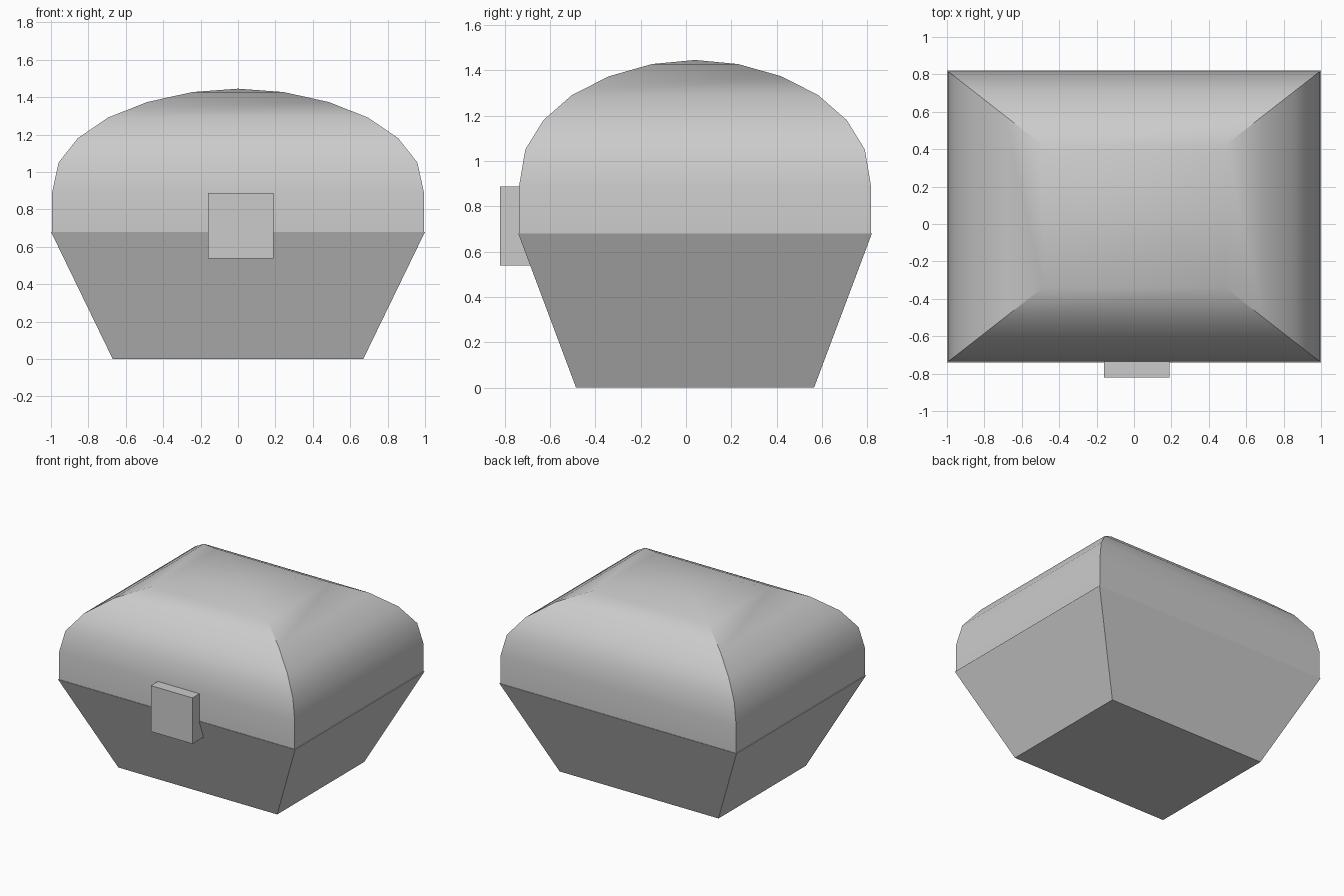
import bpy, bmesh, math

if "Cube" in bpy.data.objects:
    bpy.data.objects.remove(bpy.data.objects["Cube"])

CY = 0.04  # body centre in y


def stack(name, rings, apex=None):
    """Rectangular rings (half x, half y, z) skinned bottom to top."""
    bm = bmesh.new()
    loops = [[bm.verts.new((sx * hx, CY + sy * hy, z))
              for sx, sy in ((-1, -1), (1, -1), (1, 1), (-1, 1))]
             for hx, hy, z in rings]
    for a, b in zip(loops, loops[1:]):
        for i in range(4):
            j = (i + 1) % 4
            bm.faces.new((a[i], a[j], b[j], b[i]))
    bm.faces.new(loops[0][::-1])
    if apex is None:
        bm.faces.new(loops[-1])
    else:
        tip = bm.verts.new((0, CY, apex))
        for i in range(4):
            bm.faces.new((loops[-1][i], loops[-1][(i + 1) % 4], tip))
    mesh = bpy.data.meshes.new(name)
    bm.to_mesh(mesh)
    bm.free()
    ob = bpy.data.objects.new(name, mesh)
    bpy.context.collection.objects.link(ob)
    return ob


# Tapered chest body
stack("chest_body", [(0.67, 0.525, 0), (1.0, 0.78, 0.68)])

# Domed lid: one profile (scale, height) shared by all four sides
profile = [(1, 0.68), (1, 0.89), (0.965, 1.05), (0.862, 1.18),
           (0.70, 1.29), (0.49, 1.373), (0.245, 1.427)]
lid = stack("chest_lid", [(0.994 * s, 0.776 * s, z) for s, z in profile], 1.445)
bpy.context.view_layer.objects.active = lid
lid.select_set(True)
bpy.ops.object.shade_smooth_by_angle(angle=math.radians(30))

# Front latch block
bpy.ops.mesh.primitive_cube_add(size=0.35, location=(0.015, -0.645, 0.713))
bpy.context.object.name = "latch"
